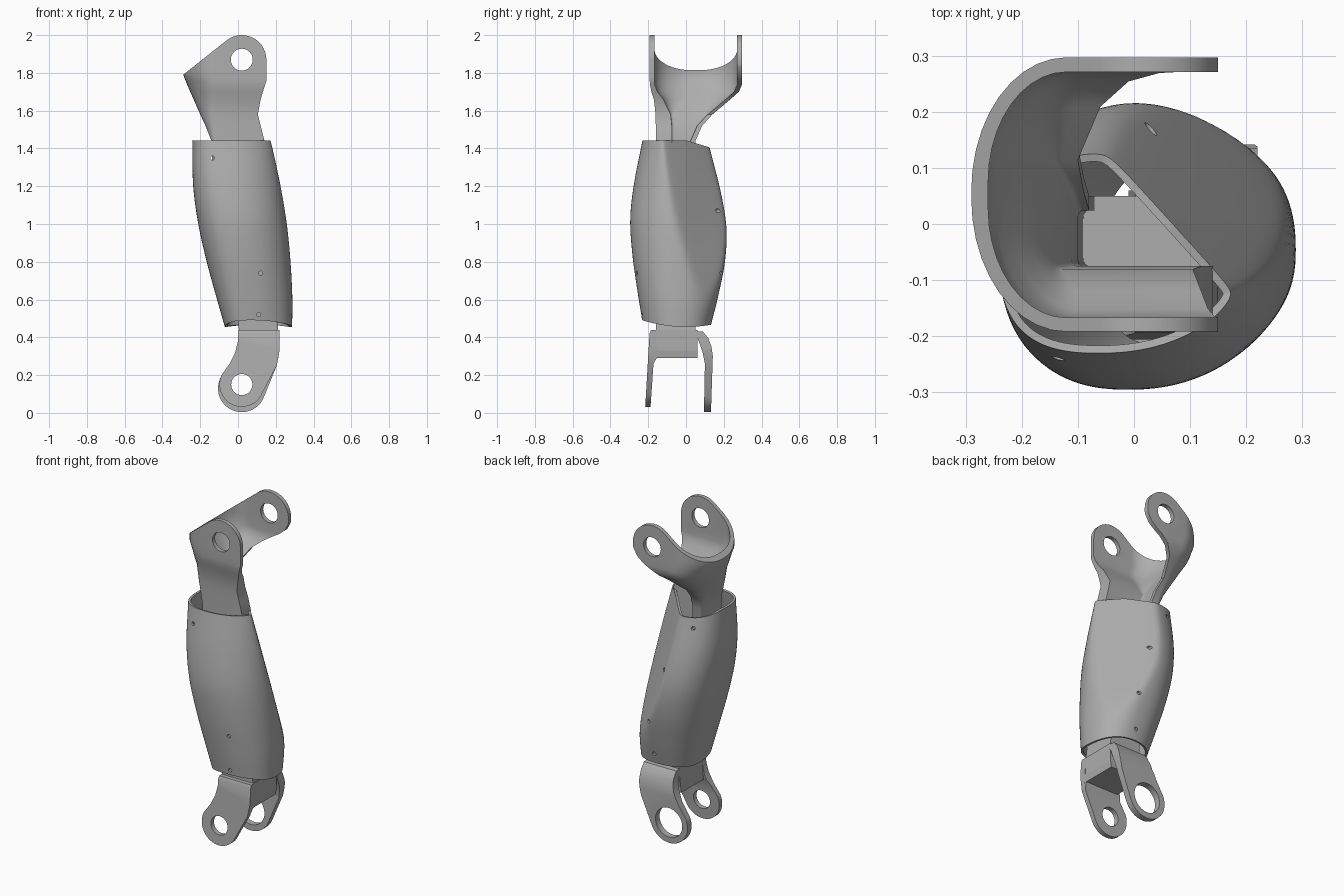
import bpy, bmesh, math
from mathutils import Vector

cube = bpy.data.objects.get("Cube")
if cube:
    bpy.data.objects.remove(cube, do_unlink=True)

GREY = (0.42, 0.42, 0.42, 1)
mat = bpy.data.materials.new("plain grey")
mat.use_nodes = True
mat.diffuse_color = GREY
mat.node_tree.nodes["Principled BSDF"].inputs["Base Color"].default_value = GREY


def make(name, bm):
    bmesh.ops.recalc_face_normals(bm, faces=bm.faces)
    me = bpy.data.meshes.new(name)
    bm.to_mesh(me)
    bm.free()
    me.materials.append(mat)
    ob = bpy.data.objects.new(name, me)
    bpy.context.collection.objects.link(ob)
    return ob


def loft(name, rings, capped=True):
    """Skin a list of equal-length closed rings."""
    bm = bmesh.new()
    rows = [[bm.verts.new(p) for p in ring] for ring in rings]
    n = len(rows[0])
    for a, b in zip(rows, rows[1:]):
        for i in range(n):
            j = (i + 1) % n
            bm.faces.new((a[i], a[j], b[j], b[i]))
    if capped:
        bm.faces.new(rows[0])
        bm.faces.new(rows[-1])
    return make(name, bm)


def prism_y(name, pts, y0, y1):
    return loft(name, [[(x, y, z) for x, z in pts] for y in (y0, y1)])


def prism_x(name, pts, x0, x1):
    return loft(name, [[(x, y, z) for y, z in pts] for x in (x0, x1)])


def arc(cx, cy, r, a0, a1, n=24, stretch=1):
    angles = [math.radians(a0 + (a1 - a0) * i / n) for i in range(n + 1)]
    return [(cx + r * math.cos(a), cy + r * stretch * math.sin(a)) for a in angles]


def disc(cx, cz, r, n=40):
    return arc(cx, cz, r, 0, 360 - 360 / n, n - 1)


def apply_mods(ob):
    bpy.context.view_layer.update()
    dg = bpy.context.evaluated_depsgraph_get()
    ob_mesh = bpy.data.meshes.new_from_object(ob.evaluated_get(dg))
    ob.modifiers.clear()
    ob.data = ob_mesh


def boolean(ob, cutter, operation):
    m = ob.modifiers.new("cut", "BOOLEAN")
    m.operation, m.object, m.solver = operation, cutter, "EXACT"
    apply_mods(ob)
    bpy.data.objects.remove(cutter, do_unlink=True)


def smooth(ob, angle=32):
    bpy.ops.object.select_all(action="DESELECT")
    ob.select_set(True)
    bpy.context.view_layer.objects.active = ob
    bpy.ops.object.shade_smooth_by_angle(angle=math.radians(angle))


def spline(keys, z):
    """Smoothly interpolate rows keyed by their first value."""
    k = max(i for i in range(len(keys) - 1) if keys[i][0] <= z or i == 0)
    a, b = keys[k], keys[k + 1]
    p, q = keys[max(k - 1, 0)], keys[min(k + 2, len(keys) - 1)]
    h = b[0] - a[0]
    t = (z - a[0]) / h
    out = []
    for c in range(1, len(a)):
        m0 = (b[c] - p[c]) / (b[0] - p[0]) * h
        m1 = (q[c] - a[c]) / (q[0] - a[0]) * h
        out.append((2*t**3 - 3*t*t + 1) * a[c] + (t**3 - 2*t*t + t) * m0
                   + (3*t*t - 2*t**3) * b[c] + (t**3 - t*t) * m1)
    return out


# Hollow barrel shell with one slanted flat; keys: z, x min, x max, y min, y max
SHELL = [(.46, -.07, .287, -.232, .133), (.6, -.11, .289, -.255, .168),
         (.8, -.165, .28, -.283, .207), (1, -.21, .263, -.295, .218),
         (1.2, -.237, .235, -.275, .19), (1.44, -.242, .195, -.23, .13)]
flat = Vector((.74, .67)).normalized()
rings = []
ROWS, SEG = 32, 128
for r in range(ROWS + 1):
    t = r / ROWS
    z = .46 + .98 * t
    x0, x1, y0, y1 = spline(SHELL, z)
    limit = .052 + (1.44 - z) * .25
    ring = []
    for i in range(SEG):
        a = 2 * math.pi * i / SEG
        c, s = math.cos(a), math.sin(a)
        p = Vector(((x0 + x1) / 2 + (x1 - x0) / 2 * math.copysign(abs(c) ** .86, c),
                    (y0 + y1) / 2 + (y1 - y0) / 2 * math.copysign(abs(s) ** .86, s)))
        p.x -= .04 * min(s, 0) ** 2
        excess = p.dot(flat) - limit
        p -= flat * (excess + math.hypot(excess, .02)) / 2
        low = .455 + .035 * (p.y / .23) ** 2
        high = 1.443 - .3 * max(0, p.y)
        ring.append((p.x, p.y, low + (high - low) * t))
    rings.append(ring)
shell = loft("shin_shell", rings, capped=False)
wall = shell.modifiers.new("wall", "SOLIDIFY")
wall.thickness, wall.offset = .014, -1
apply_mods(shell)

# Screw holes, front and back
for x, z in ((-.135, 1.35), (.12, .74), (.11, .52)):
    boolean(shell, prism_y("hole", disc(x, z, .011, 12), -.4, -.1), "DIFFERENCE")
for x, z in ((-.135, 1.35), (.03, 1.07), (.12, .74), (.11, .53)):
    boolean(shell, prism_y("hole", disc(x, z, .011, 12), .03, .4), "DIFFERENCE")
smooth(shell)


# Upper fork: C-shaped wall that tapers into an angle-section stem
def c_section(z, xl, yf, yb, xf, xb, tf, tl, r):
    tb, k = .026, 1.4
    ri = max(r - max(tf, tl), .01)

    def side(left, front, back, rad):
        f = arc(left + rad, front + rad * k, rad, 270, 180, 10, k)
        b = arc(left + rad, back - rad * k, rad, 180, 90, 10, k)
        return [(xf, front)] + f + b + [(xb, back)]
    pts = side(xl, yf, yb, r) + side(xl + tl, yf + tf, yb - tb, ri)[::-1]
    return [(x, y, z) for x, y in pts]


# Keys: z, left x, front y, back y, front end x, back end x, thicknesses, corner radius
FORK = [(1.0, -.13, -.16, .05, .15, -.07, .085, .04, .02),
        (1.44, -.14, -.16, .05, .14, -.08, .085, .04, .02),
        (1.52, -.172, -.16, .085, .12, -.09, .085, .06, .05),
        (1.58, -.2, -.161, .14, .105, -.1, .08, .06, .08),
        (1.66, -.235, -.17, .235, .12, -.06, .05, .05, .13),
        (1.70, -.253, -.183, .28, .132, -.01, .032, .04, .15),
        (1.735, -.268, -.19, .295, .143, .045, .026, .035, .165),
        (1.755, -.276, -.192, .297, .15, .08, .025, .03, .17),
        (1.79, -.29, -.192, .297, .16, .123, .025, .03, .17),
        (1.83, -.29, -.192, .297, .16, .145, .025, .03, .17),
        (1.87, -.29, -.192, .297, .16, .16, .025, .03, .17),
        (2.02, -.29, -.192, .297, .16, .16, .025, .03, .17)]
fork = loft("upper_fork", [c_section(*k) for k in FORK])
outline = [(.15, .9), (.15, 1.87)] + arc(.02, 1.87, .13, 0, 128) + [(-.36, 1.735), (-.36, .9)]
boolean(fork, prism_y("outline", outline, -.5, .5), "INTERSECT")
boolean(fork, prism_y("pin_hole", disc(.02, 1.87, .058), -.5, .5), "DIFFERENCE")
smooth(fork)

# Slanted core inside the shell joins both forks
loft("inner_core", [[(x0, -.16, z), (x1, -.16, z), (x1, .05, z), (x0, .05, z)]
                    for z, x0, x1 in ((.42, .005, .215), (.55, 0, .2), (1.02, -.12, .12))])


# Lower fork: bent straps trimmed to a rounded lug outline
def lower_arm(name, section, cz, lug, hole):
    arm = prism_x(name, section, -.3, .4)
    shape = [(.22, .45), (.22, .33), (.205, .25)] + arc(.02, cz, lug, -20, -205)
    shape += [(-.045, .26), (-.015, .32), (0, .38), (.003, .45)]
    boolean(arm, prism_y("outline", shape, -.5, .5), "INTERSECT")
    boolean(arm, prism_y("pin_hole", disc(.02, cz, hole), -.5, .5), "DIFFERENCE")
    smooth(arm)


lower_arm("lower_front_arm", [(-.16, .44), (-.185, .44), (-.193, .42), (-.216, .03),
                              (-.188, .03), (-.172, .26), (-.155, .29)], .15, .118, .056)
lower_arm("lower_back_arm", [(.03, .435), (.09, .43), (.118, .395), (.135, .35), (.142, .3),
                             (.132, 0), (.095, 0), (.1, .26), (.088, .32), (.06, .40),
                             (.03, .41)], .13, .126, .09)

# Bridge between the lower arms
prism_y("lower_bridge", [(.003, .44), (.219, .44), (.219, .33), (.213, .29), (-.01, .29),
                         (0, .38)], -.175, .06)
